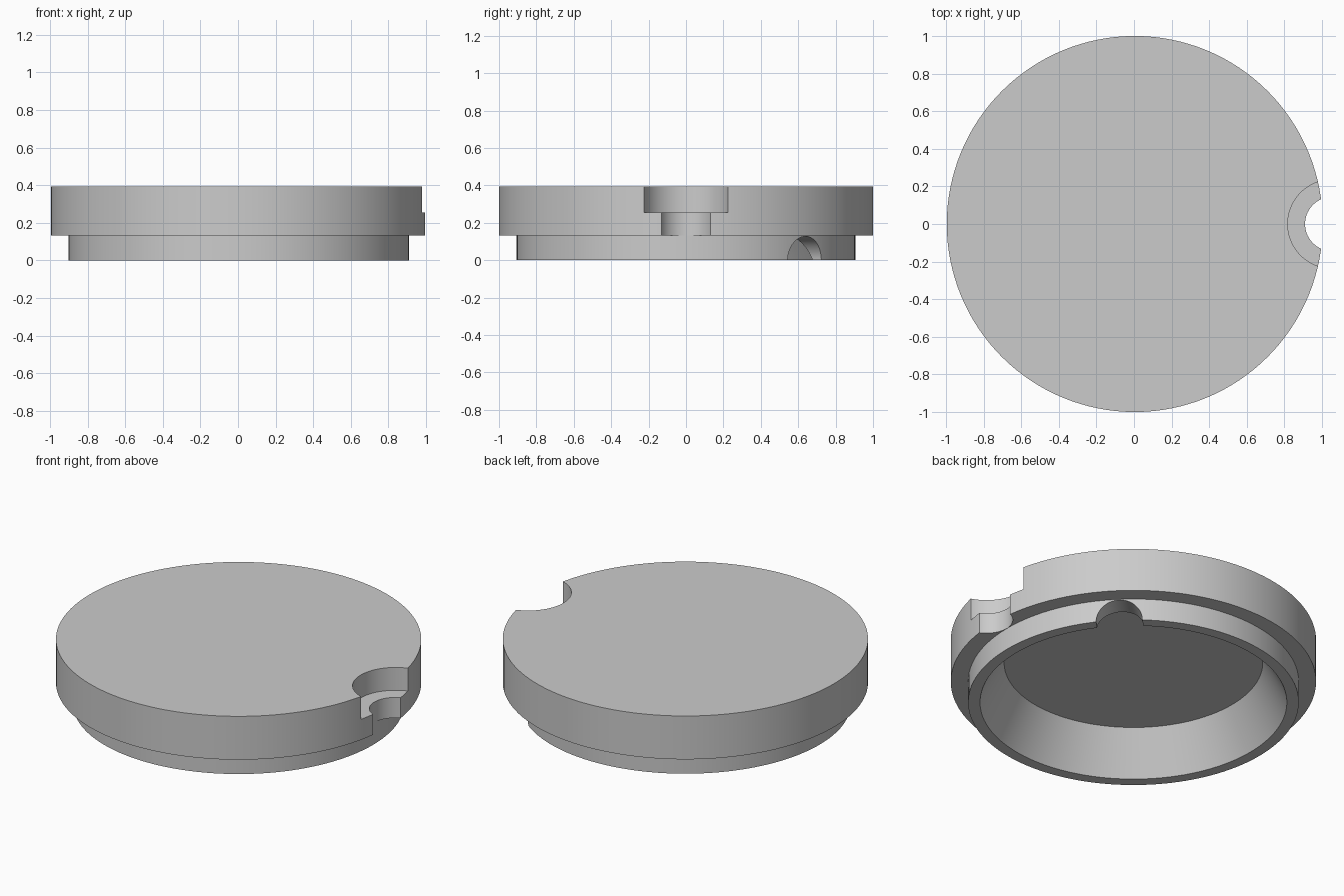
import bpy
import bmesh
import math
from mathutils import Matrix, Vector

default = bpy.data.objects.get("Cube")
if default:
    bpy.data.objects.remove(default)

SEGMENTS = 128
CENTRE_X = 0.004   # the edge notch shortens one side slightly

grey = bpy.data.materials.new("plain grey")
grey.use_nodes = True
grey.diffuse_color = (0.6, 0.6, 0.6, 1)
grey.node_tree.nodes["Principled BSDF"].inputs["Base Color"].default_value = (0.6, 0.6, 0.6, 1)


def make_object(name, bm):
    bmesh.ops.recalc_face_normals(bm, faces=bm.faces)
    mesh = bpy.data.meshes.new(name)
    bm.to_mesh(mesh)
    bm.free()
    mesh.materials.append(grey)
    obj = bpy.data.objects.new(name, mesh)
    bpy.context.collection.objects.link(obj)
    return obj


def lathe(name, profile):
    """Turn an open (radius, z) profile and cap both of its ends."""
    bm = bmesh.new()
    rings = []
    for radius, z in profile:
        angles = [math.tau * i / SEGMENTS for i in range(SEGMENTS)]
        rings.append([bm.verts.new((radius * math.cos(a), radius * math.sin(a), z)) for a in angles])
    for low, high in zip(rings, rings[1:]):
        for i in range(SEGMENTS):
            j = (i + 1) % SEGMENTS
            bm.faces.new((low[i], low[j], high[j], high[i]))
    bm.faces.new(rings[0])
    bm.faces.new(rings[-1])
    return make_object(name, bm)


def cylinder_cutter(name, radius, start, end):
    """Hidden cylinder running between two points."""
    start, end = Vector(start), Vector(end)
    axis = end - start
    matrix = Matrix.Translation((start + end) / 2) @ axis.to_track_quat("Z", "Y").to_matrix().to_4x4()
    bm = bmesh.new()
    bmesh.ops.create_cone(bm, cap_ends=True, segments=96, radius1=radius,
                          radius2=radius, depth=axis.length, matrix=matrix)
    obj = make_object(name, bm)
    obj.hide_render = True
    return obj


# Stepped cap: tapered recess, lower rim, wide disc
cap = lathe("round_cap", [
    (0.708, 0.25), (0.84, 0), (0.905, 0), (0.905, 0.131), (1, 0.131), (1, 0.393),
])

# Counterbored screw notch in the edge, and a rounded passage through the rim
diagonal = Vector((1, 1, 0)).normalized()
cutters = [
    cylinder_cutter("screw_head_cutter", 0.236, (1.05, 0, 0.255), (1.05, 0, 0.6)),
    cylinder_cutter("screw_shaft_cutter", 0.144, (1.05, 0, -0.1), (1.05, 0, 0.5)),
    cylinder_cutter("rim_passage_cutter", 0.127, diagonal * 0.5, diagonal * 1.1),
]

bpy.ops.object.select_all(action="DESELECT")
cap.select_set(True)
bpy.context.view_layer.objects.active = cap
for cutter in cutters:
    cut = cap.modifiers.new(cutter.name, "BOOLEAN")
    cut.operation = "DIFFERENCE"
    cut.solver = "EXACT"
    cut.object = cutter
    bpy.ops.object.modifier_apply(modifier=cut.name)
    bpy.data.objects.remove(cutter)

bpy.ops.object.shade_smooth_by_angle(angle=math.radians(30))
cap.location.x = CENTRE_X
